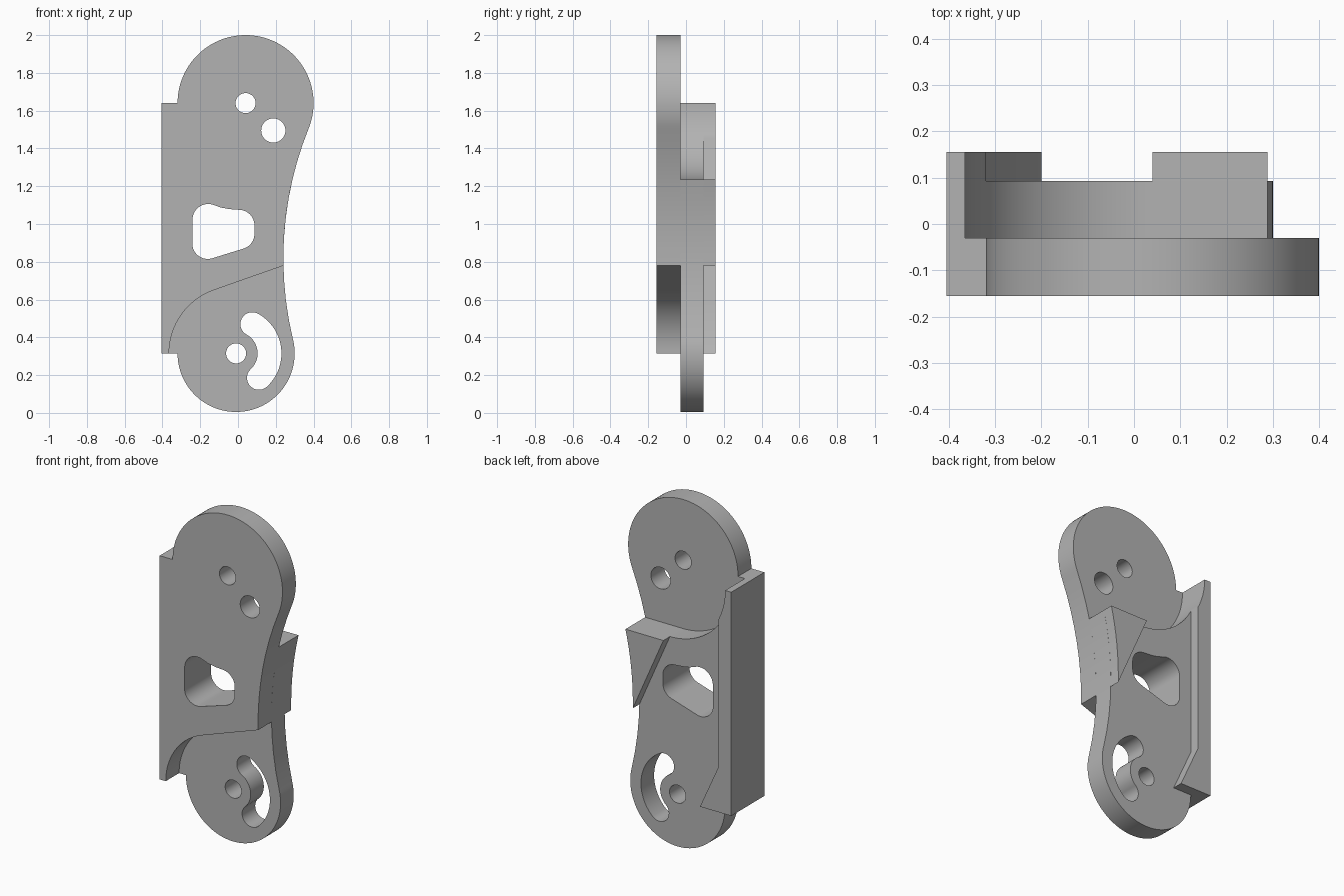
import bpy, bmesh
from math import cos, sin, radians, pi

cube = bpy.data.objects.get("Cube")
if cube:
    bpy.data.objects.remove(cube, do_unlink=True)

grey = bpy.data.materials.new("plain grey")
grey.use_nodes = True
grey.diffuse_color = (0.45, 0.45, 0.45, 1)
bsdf = grey.node_tree.nodes["Principled BSDF"]
bsdf.inputs["Base Color"].default_value = grey.diffuse_color
bsdf.inputs["Roughness"].default_value = 0.6

# Key centres: upper pivot, lower pivot, and the large side curve joining them
UPPER, LOWER, SIDE = (0.04, 1.64), (-0.01, 0.315), (2.07, 0.818)
SIDE_R = 1.83
LEFT, TOP, BASE = -0.405, 1.64, 0.315
FRONT_Y, STEP_Y, FACE_Y, BACK_Y = -0.155, -0.03, 0.093, 0.155


def arc(centre, r, start, end):
    """Points along an arc, angles in degrees."""
    n = max(8, int(abs(end - start) / 3))
    angles = [radians(start + (end - start) * i / n) for i in range(n + 1)]
    return [(centre[0] + r * cos(a), centre[1] + r * sin(a)) for a in angles]


def circle(centre, r):
    return arc(centre, r, 0, 360)[:-1]


def polar(centre, r, angle):
    a = radians(angle)
    return (centre[0] + r * cos(a), centre[1] + r * sin(a))


def plate(name, y0, y1, outline, holes=()):
    """Fill an outline with holes in the xz plane and extrude it from y0 to y1."""
    curve = bpy.data.curves.new(name, 'CURVE')
    curve.dimensions = '2D'
    curve.fill_mode = 'BOTH'
    curve.extrude = (y1 - y0) / 2
    for pts in (outline, *holes):
        spline = curve.splines.new('POLY')
        spline.points.add(len(pts) - 1)
        for p, (x, z) in zip(spline.points, pts):
            p.co = (x, z, 0, 1)
        spline.use_cyclic_u = True
    obj = bpy.data.objects.new(name, curve)
    bpy.context.collection.objects.link(obj)
    obj.rotation_euler.x = pi / 2
    obj.location.y = (y0 + y1) / 2
    bpy.ops.object.select_all(action='DESELECT')
    obj.select_set(True)
    bpy.context.view_layer.objects.active = obj
    bpy.ops.object.convert(target='MESH')
    obj = bpy.context.object
    bm = bmesh.new()
    bm.from_mesh(obj.data)
    bmesh.ops.remove_doubles(bm, verts=bm.verts, dist=0.0001)
    bmesh.ops.recalc_face_normals(bm, faces=bm.faces)
    bm.to_mesh(obj.data)
    bm.free()
    obj.data.materials.clear()
    obj.data.materials.append(grey)
    bpy.ops.object.shade_smooth_by_angle(angle=radians(30))
    return obj


# Rounded window through both plates
window = (arc((-0.157, 1.022), 0.084, 180, 75)
          + [(-0.09, 1.087), (-0.045, 1.079)]
          + arc((0.005, 0.993), 0.082, 90, 0)
          + arc((0.005, 0.948), 0.082, 0, -70)
          + arc((-0.16, 0.897), 0.082, -70, -180))

# Curved slot around the lower pivot
MID, HALF, HI, LO = 0.177, 0.063, 61, -47
slot = (arc(LOWER, MID + HALF, LO, HI)
        + arc(polar(LOWER, MID, HI), HALF, HI, HI + 180)[1:]
        + arc(LOWER, MID - HALF, HI, LO)[1:]
        + arc(polar(LOWER, MID, LO), HALF, LO + 180, LO + 360)[1:-1])

# Front plate with the upper round end
plate("front_plate", FRONT_Y, STEP_Y,
      [(LEFT, BASE), (LEFT, TOP)]
      + arc(UPPER, 0.36, 180, -22)
      + arc(SIDE, SIDE_R, 158, 181.2)[1:]
      + arc(LOWER, 0.355, 110, 180),
      [circle(UPPER, 0.053), circle((0.187, 1.495), 0.064), window])

# Rear plate with the lower round end
plate("rear_plate", STEP_Y, FACE_Y,
      [(LEFT, BASE), (LEFT, TOP)]
      + arc(UPPER, 0.405, 180, 270)
      + arc(SIDE, SIDE_R, 166.8, 193.6)
      + arc(LOWER, 0.31, 13.6, -180)[1:],
      [circle(LOWER, 0.053), slot, window])

# Raised stop along the right edge, flared at its foot
plate("long_stop", FACE_Y, BACK_Y,
      [(LEFT, BASE), (LEFT, TOP)]
      + arc(UPPER, 0.405, 180, 207.3)
      + [(-0.32, 0.58), (-0.2, BASE)])

# Raised wedge stop on the opposite edge
plate("wedge_stop", FACE_Y, BACK_Y,
      [(UPPER[0], 1.235)] + arc(SIDE, SIDE_R, 166.8, 181.2))
